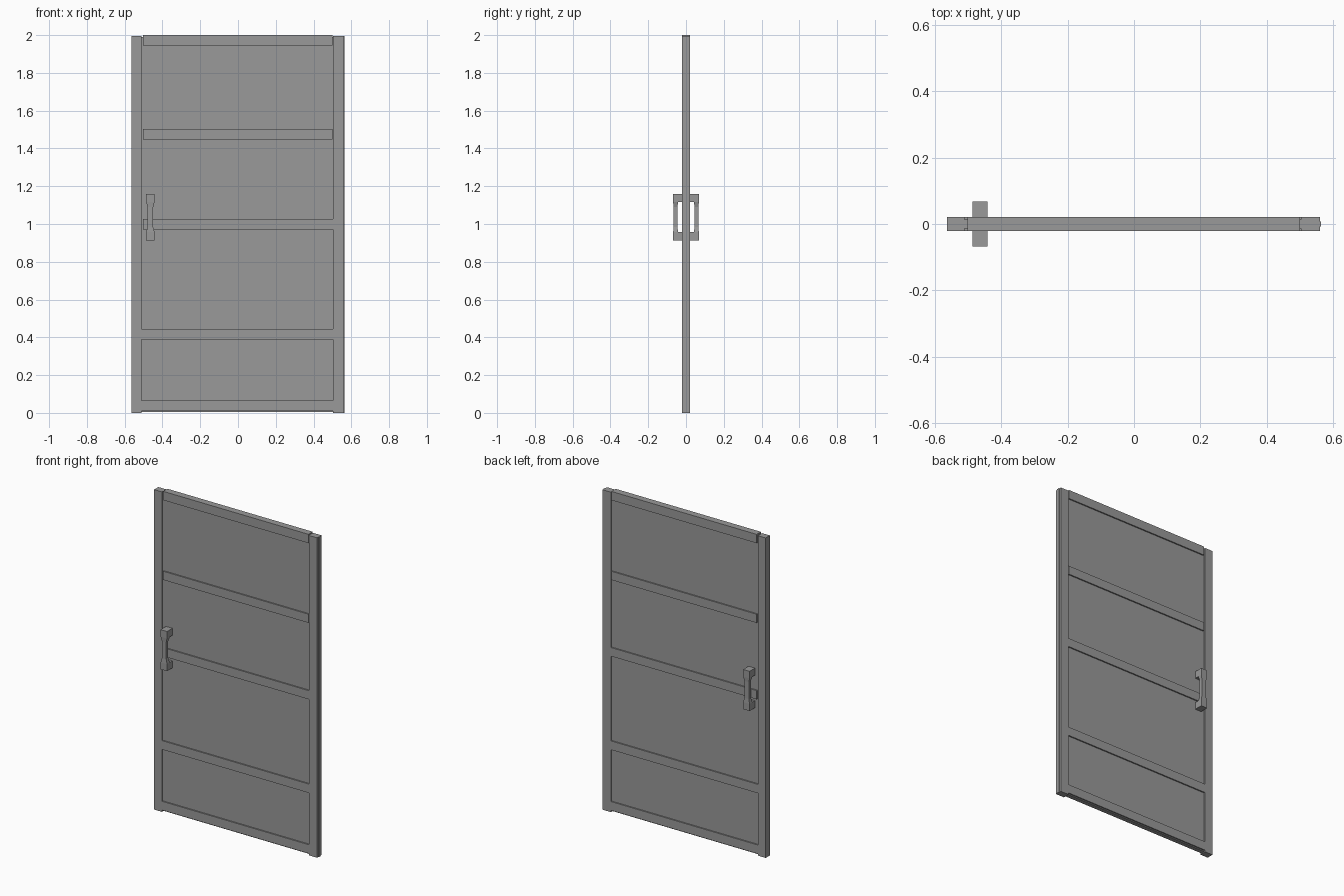
import bpy, bmesh

if "Cube" in bpy.data.objects:
    bpy.data.objects.remove(bpy.data.objects["Cube"])

# Dark grey paint shared by every part
paint = bpy.data.materials.new("dark_grey_paint")
paint.diffuse_color = (0.32, 0.32, 0.32, 1)
paint.use_nodes = True
paint.node_tree.nodes["Principled BSDF"].inputs["Base Color"].default_value = paint.diffuse_color


def make_object(name, bm):
    bmesh.ops.recalc_face_normals(bm, faces=bm.faces)
    mesh = bpy.data.meshes.new(name)
    bm.to_mesh(mesh)
    bm.free()
    mesh.materials.append(paint)
    obj = bpy.data.objects.new(name, mesh)
    bpy.context.collection.objects.link(obj)
    return obj


def loft(name, rings):
    """Closed solid through a list of matching rings of points."""
    bm = bmesh.new()
    loops = [[bm.verts.new(p) for p in ring] for ring in rings]
    n = len(loops[0])
    for a, b in zip(loops, loops[1:]):
        for i in range(n):
            j = (i + 1) % n
            bm.faces.new((a[i], a[j], b[j], b[i]))
    bm.faces.new(loops[0][::-1])
    bm.faces.new(loops[-1])
    return make_object(name, bm)


def rect(x0, x1, y0, y1, z):
    return [(x0, y0, z), (x1, y0, z), (x1, y1, z), (x0, y1, z)]


def box(name, x0, x1, y0, y1, z0, z1):
    return loft(name, [rect(x0, x1, y0, y1, z) for z in (z0, z1)])


T = 0.021                       # half thickness of the door frame
IN_L, IN_R = -0.510, 0.503      # inner edges of the stiles

# Stiles: the right one has a slim raised strip down its outer edge
box("left_stile", -0.564, IN_L, -T, T, 0, 1.994)
profile = [(IN_R, -T), (0.56, -T), (0.56, -0.007), (0.564, -0.007),
           (0.564, 0.007), (0.56, 0.007), (0.56, T), (IN_R, T)]
loft("right_stile", [[(x, y, z) for x, y in profile] for z in (0, 1.994)])

# Thin panel behind all the rails, showing as a strip under the bottom rail
box("panel", IN_L, IN_R, -0.013, 0.013, 0.005, 1.99)

# Cross rails: (name, left end, right end, bottom, top)
rails = [
    ("bottom_rail", IN_L, IN_R, 0.011, 0.066),
    ("lower_rail", IN_L, IN_R, 0.389, 0.444),
    ("middle_rail", -0.502, IN_R, 0.972, 1.026),
    ("upper_rail", -0.502, 0.5, 1.448, 1.502),
    ("top_rail", -0.502, 0.5, 1.945, 2.0),
]
for name, x0, x1, z0, z1 in rails:
    box(name, x0, x1, -T, T, z0, z1)

# Pull handles on both faces
HX = -0.464
for side, s in (("front", -1), ("back", 1)):
    for end, z0, z1 in (("lower", 0.913, 0.957), ("upper", 1.116, 1.16)):
        box(f"{side}_handle_{end}_mount", HX - 0.022, HX + 0.022,
            min(s * 0.015, s * 0.068), max(s * 0.015, s * 0.068), z0, z1)
    # waisted grip: (height, half width, inner y, outer y)
    steps = [(0.957, 0.022, 0.041, 0.068), (0.984, 0.015, 0.046, 0.066),
             (1.09, 0.015, 0.046, 0.066), (1.116, 0.022, 0.041, 0.068)]
    loft(f"{side}_handle_grip",
         [rect(HX - w, HX + w, s * yi, s * yo, z) for z, w, yi, yo in steps])
